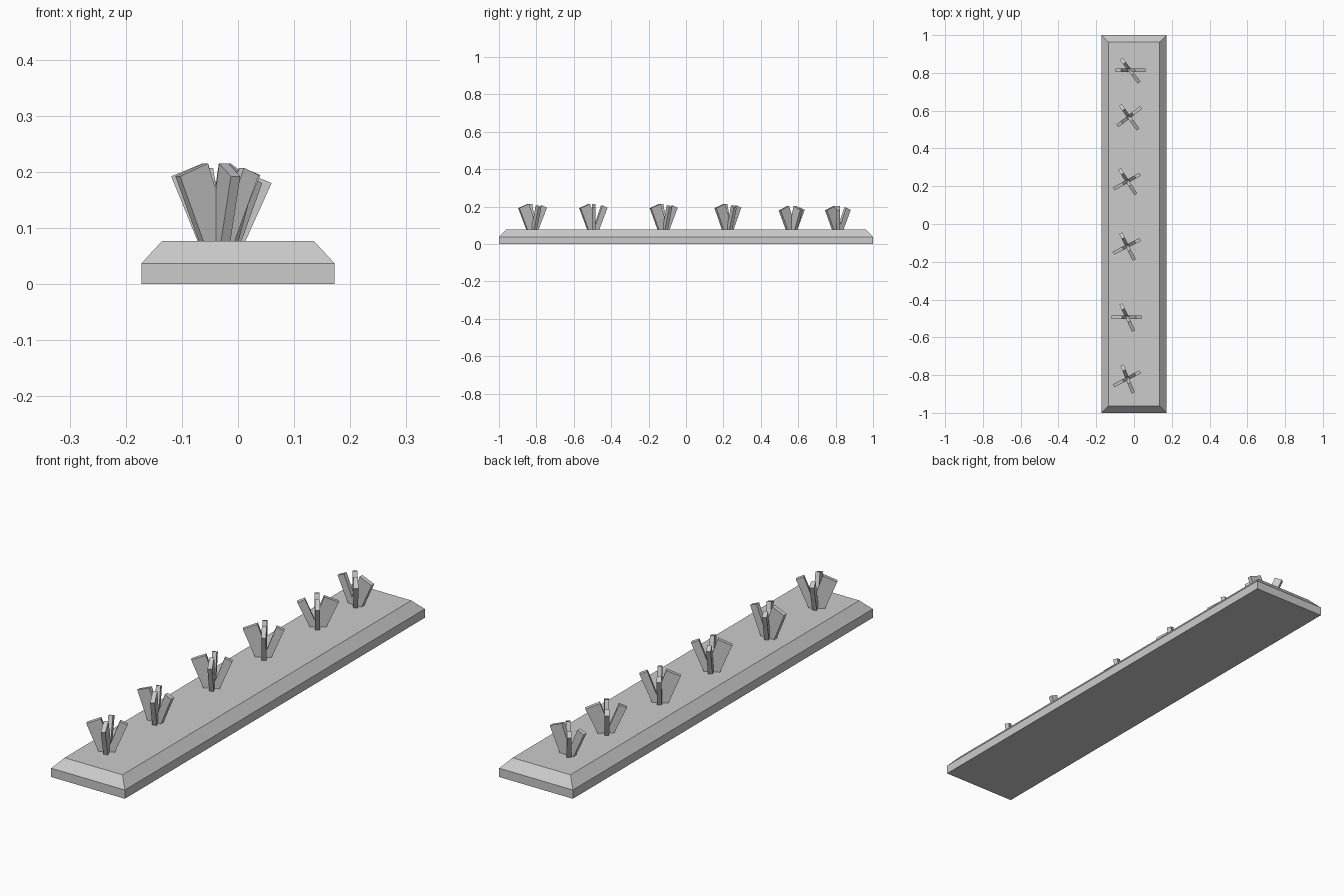
import bpy, bmesh
from math import radians
from mathutils import Matrix, Vector

if "Cube" in bpy.data.objects:
    bpy.data.objects.remove(bpy.data.objects["Cube"])


def make_object(name, bm):
    bmesh.ops.recalc_face_normals(bm, faces=bm.faces)
    mesh = bpy.data.meshes.new(name)
    bm.to_mesh(mesh)
    bm.free()
    obj = bpy.data.objects.new(name, mesh)
    bpy.context.collection.objects.link(obj)
    return obj


# planter bed: stacked rectangles give straight sides and a sloped rim
def build_bed():
    bm = bmesh.new()
    rings = []
    for hx, hy, z in [(0.172, 1, 0), (0.172, 1, 0.037), (0.135, 0.963, 0.077)]:
        rings.append([bm.verts.new((sx * hx, sy * hy, z))
                      for sx, sy in [(-1, -1), (1, -1), (1, 1), (-1, 1)]])
    for a, b in zip(rings, rings[1:]):
        for i in range(4):
            j = (i + 1) % 4
            bm.faces.new((a[i], a[j], b[j], b[i]))
    bm.faces.new(rings[0])
    bm.faces.new(rings[-1])
    make_object("bed", bm)


# leaf outlines as (distance from stem, height), leaning outward
WIDE = [(-0.023, 0.074), (0.034, 0.074), (0.082, 0.192), (0.026, 0.215)]
NARROW = [(-0.003, 0.074), (0.027, 0.074), (0.077, 0.194), (0.047, 0.207)]
THICKNESS = 0.018


def add_leaf(bm, outline, angle, centre, drop):
    place = Matrix.Translation((*centre, 0)) @ Matrix.Rotation(radians(angle), 4, 'Z')
    sides = []
    for t in (-THICKNESS / 2, THICKNESS / 2):
        sides.append([bm.verts.new(place @ Vector((r, t, z - (drop if z > 0.1 else 0))))
                      for r, z in outline])
    a, b = sides
    bm.faces.new(a)
    bm.faces.new(b)
    for i in range(4):
        j = (i + 1) % 4
        bm.faces.new((a[i], a[j], b[j], b[i]))


build_bed()

# plants: centre, directions of the two wide leaves, height drop
plants = [
    ((-0.035, -0.818), (208, 292), 0),
    ((-0.037, -0.493), (180, 295), 0),
    ((-0.036, -0.117), (207, 297), 0),
    ((-0.035, 0.226), (209, 303), 0),
    ((-0.027, 0.567), (38, 306), 0.012),
    ((-0.022, 0.814), (0, 307), 0.012),
]
for n, (centre, angles, drop) in enumerate(plants, 1):
    bm = bmesh.new()
    for angle in angles:
        add_leaf(bm, WIDE, angle, centre, drop)
        add_leaf(bm, NARROW, angle + 180, centre, drop)
    make_object(f"plant_{n}", bm)
